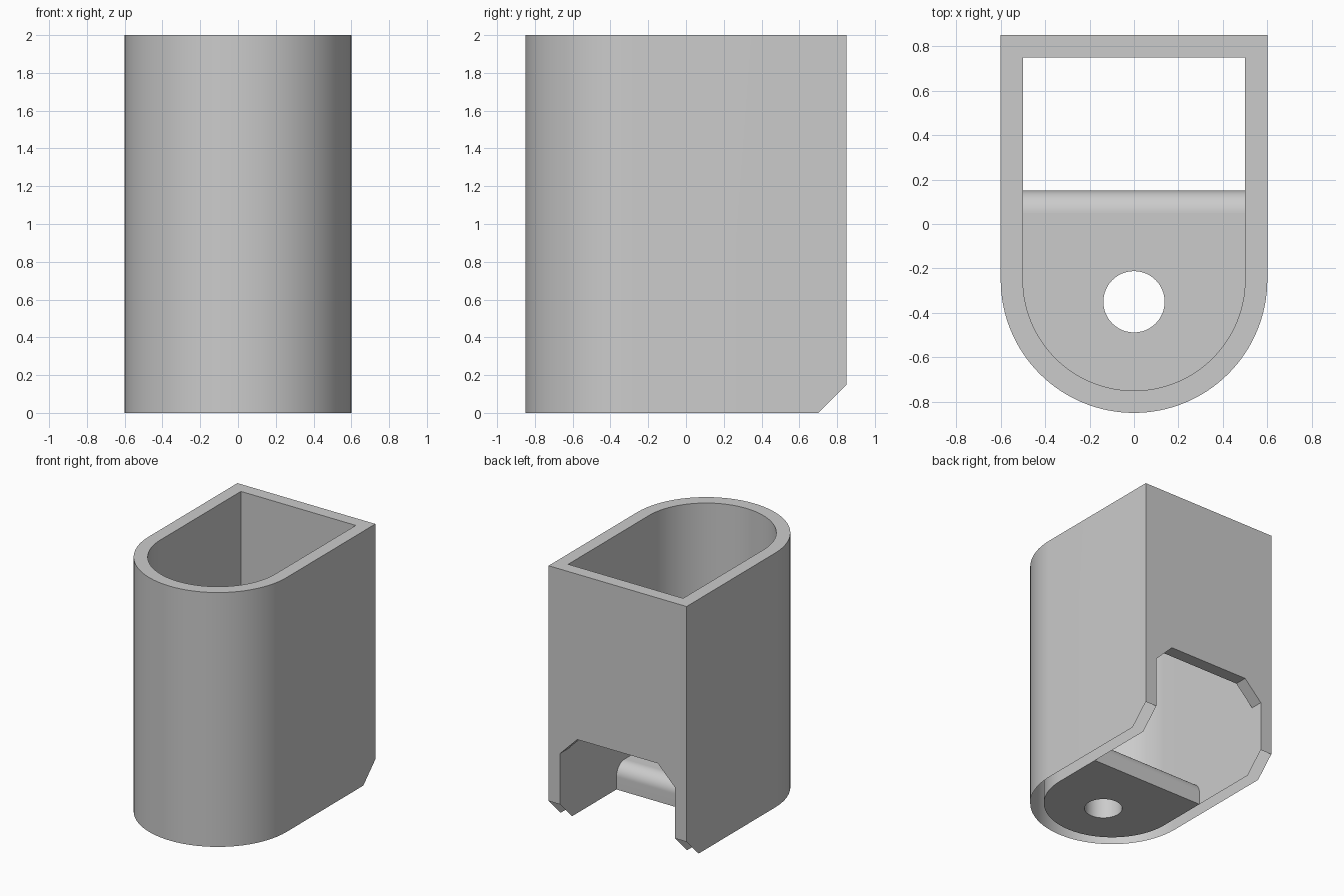
import bpy
import bmesh
from math import sin, cos, radians

cube = bpy.data.objects.get("Cube")
if cube:
    bpy.data.objects.remove(cube, do_unlink=True)

WALL, FLOOR, CHAMFER, LIP = 0.1, 0.2, 0.15, 0.1
HALF_X, HALF_Y, HEIGHT = 0.6, 0.85, 2.0
INNER_X, INNER_Y = HALF_X - WALL, HALF_Y - WALL
ARC_Y = HALF_X - HALF_Y      # centre of the rounded front

grey = bpy.data.materials.new("light_grey")
grey.use_nodes = True
grey.diffuse_color = (0.6, 0.6, 0.6, 1)
grey.node_tree.nodes["Principled BSDF"].inputs["Base Color"].default_value = (0.6, 0.6, 0.6, 1)


def arc(cx, cy, r, start, end, steps):
    angles = [radians(start + (end - start) * i / steps) for i in range(steps + 1)]
    return [(cx + r * cos(a), cy + r * sin(a)) for a in angles]


def prism(profile, axis, low, high):
    """Extrude a 2D profile along x, y or z between two positions."""
    place = {"x": lambda u, v, w: (w, u, v),
             "y": lambda u, v, w: (u, w, v),
             "z": lambda u, v, w: (u, v, w)}[axis]
    bm = bmesh.new()
    near, far = [[bm.verts.new(place(u, v, w)) for u, v in profile] for w in (low, high)]
    bm.faces.new(near)
    bm.faces.new(far)
    for i in range(len(profile)):
        bm.faces.new((near[i - 1], near[i], far[i], far[i - 1]))
    return bm


def finish(name, bm):
    """Turn the bmesh into a named, smooth-shaded object."""
    bmesh.ops.recalc_face_normals(bm, faces=bm.faces[:])
    mesh = bpy.data.meshes.new(name)
    bm.to_mesh(mesh)
    bm.free()
    mesh.materials.append(grey)
    obj = bpy.data.objects.new(name, mesh)
    bpy.context.collection.objects.link(obj)
    bpy.ops.object.select_all(action="DESELECT")
    obj.select_set(True)
    bpy.context.view_layer.objects.active = obj
    bpy.ops.object.shade_smooth_by_angle(angle=radians(30))
    return obj


# U-shaped wall: rounded front and two straight sides
u_profile = (arc(0, ARC_Y, HALF_X, 180, 360, 64) + [(HALF_X, HALF_Y), (INNER_X, HALF_Y)]
             + arc(0, ARC_Y, INNER_X, 360, 180, 64) + [(-INNER_X, HALF_Y), (-HALF_X, HALF_Y)])
bm = prism(u_profile, "z", 0, HEIGHT)

# Chamfered lower back corners of the sides
sliced = bmesh.ops.bisect_plane(bm, geom=bm.verts[:] + bm.edges[:] + bm.faces[:],
                                plane_co=(0, HALF_Y - CHAMFER, 0), plane_no=(0, 1, -1),
                                clear_outer=True)
cut_edges = [g for g in sliced["geom_cut"] if isinstance(g, bmesh.types.BMEdge)]
bmesh.ops.holes_fill(bm, edges=cut_edges, sides=0)
finish("front_and_side_walls", bm)

# Back wall above the opening, whose upper corners are clipped
top = 0.7
back_profile = [(-INNER_X, HEIGHT), (-INNER_X, top - CHAMFER), (CHAMFER - INNER_X, top),
                (INNER_X - CHAMFER, top), (INNER_X, top - CHAMFER), (INNER_X, HEIGHT)]
finish("back_wall", prism(back_profile, "y", INNER_Y, HALF_Y))

# Floor with a round hole, built as one half and mirrored
floor_back = 0.15
half_floor = (arc(0, ARC_Y, INNER_X, 270, 360, 32)
              + [(INNER_X, floor_back - LIP), (0, floor_back - LIP)]
              + arc(0, -0.35, 0.138, 90, -90, 24))
bm = prism(half_floor, "z", 0, FLOOR)
middle = [f for f in bm.faces if all(abs(v.co.x) < 0.0001 for v in f.verts)]
bmesh.ops.delete(bm, geom=middle, context="FACES")
floor = finish("floor", bm)
mirror = floor.modifiers.new("mirror", "MIRROR")
mirror.use_axis = (True, False, False)

# Rounded rear edge of the floor
lip_profile = ([(floor_back - LIP, 0), (floor_back, 0)]
               + arc(floor_back - LIP, FLOOR - LIP, LIP, 0, 90, 16))
finish("floor_lip", prism(lip_profile, "x", -INNER_X, INNER_X))
